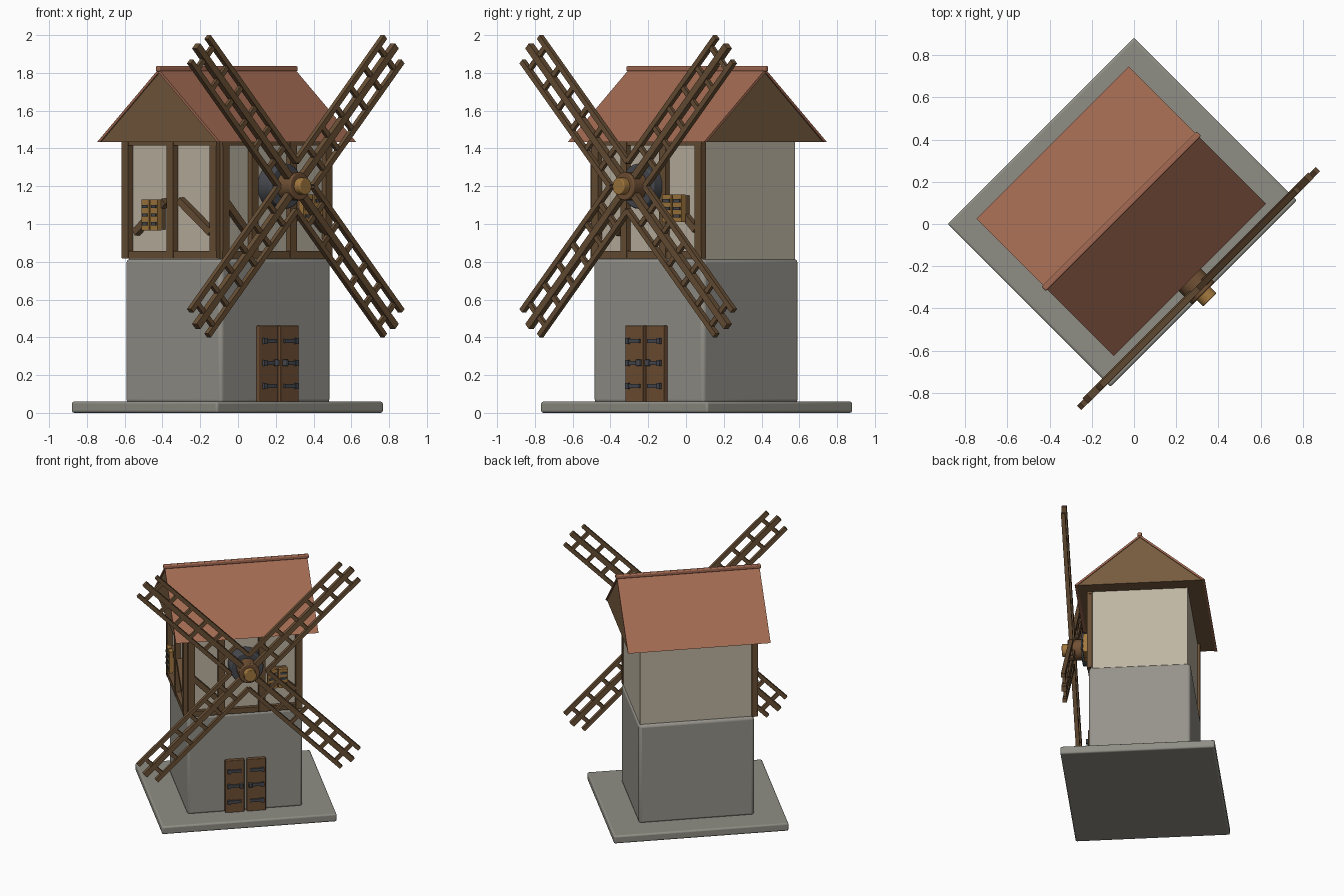
import bpy, bmesh, math
from mathutils import Matrix, Vector

if "Cube" in bpy.data.objects:
    bpy.data.objects.remove(bpy.data.objects["Cube"])


def material(name, r, g, b):
    lin = [((c / 255 + 0.055) / 1.055) ** 2.4 for c in (r, g, b)]
    m = bpy.data.materials.new(name)
    m.diffuse_color = (*lin, 1)
    m.use_nodes = True
    m.node_tree.nodes["Principled BSDF"].inputs["Base Color"].default_value = m.diffuse_color
    return m


STONE = material("wall stone", 150, 147, 139)
SLAB = material("base stone", 143, 142, 133)
PLASTER = material("plaster", 190, 181, 163)
TILE = material("roof tile", 162, 106, 82)
GABLE = material("gable wood", 118, 91, 62)
TIMBER = material("timber", 105, 79, 53)
DOOR = material("door wood", 112, 80, 52)
OCHRE = material("ochre wood", 162, 120, 62)
IRON = material("iron", 72, 74, 80)

# The mill stands turned 45 degrees; SIDE maps the same wall layout to the left wall
FRONT = Matrix.Rotation(math.radians(45), 4, 'Z')
SIDE = FRONT @ Matrix.Rotation(math.radians(-90), 4, 'Z')


def finish(name, bm, mat, matrix=FRONT, bevel=0, smooth=False):
    bmesh.ops.recalc_face_normals(bm, faces=bm.faces)
    me = bpy.data.meshes.new(name)
    bm.to_mesh(me)
    bm.free()
    me.transform(matrix)
    me.materials.append(mat)
    ob = bpy.data.objects.new(name, me)
    bpy.context.collection.objects.link(ob)
    if bevel:
        mod = ob.modifiers.new("round edges", 'BEVEL')
        mod.width, mod.segments = bevel, 3
    if smooth:
        bpy.ops.object.select_all(action='DESELECT')
        ob.select_set(True)
        bpy.context.view_layer.objects.active = ob
        bpy.ops.object.shade_smooth_by_angle(angle=math.radians(35))
    return ob


def box(name, lo, hi, mat, matrix=FRONT, bevel=0):
    lo, hi = Vector(lo), Vector(hi)
    bm = bmesh.new()
    bmesh.ops.create_cube(bm, size=1)
    bmesh.ops.scale(bm, vec=hi - lo, verts=bm.verts)
    bmesh.ops.translate(bm, vec=(lo + hi) / 2, verts=bm.verts)
    return finish(name, bm, mat, matrix, bevel, bevel > 0)


def beam(name, p, q, width, y0, y1, mat, matrix=FRONT):
    """Bar from p to q, both (across, height), on a wall facing -y."""
    d = Vector((q[0] - p[0], 0, q[1] - p[1]))
    place = (Matrix.Translation(((p[0] + q[0]) / 2, 0, (p[1] + q[1]) / 2))
             @ Matrix.Rotation(-math.atan2(d.z, d.x), 4, 'Y'))
    h = d.length / 2
    return box(name, (-h, y0, -width / 2), (h, y1, width / 2), mat, matrix @ place)


def drum(name, r, y0, y1, z, mat, sides=24, bevel=0):
    bm = bmesh.new()
    bmesh.ops.create_cone(bm, cap_ends=True, segments=sides, radius1=r, radius2=r, depth=y1 - y0)
    place = Matrix.Translation((0, (y0 + y1) / 2, z)) @ Matrix.Rotation(math.pi / 2, 4, 'X')
    return finish(name, bm, mat, FRONT @ place, bevel, True)


def prism(name, profile, x0, x1, mat):
    """Extrude a (y, z) profile along x."""
    bm = bmesh.new()
    face = bm.faces.new([bm.verts.new((x0, y, z)) for y, z in profile])
    ext = bmesh.ops.extrude_face_region(bm, geom=[face])['geom']
    bmesh.ops.translate(bm, vec=(x1 - x0, 0, 0),
                        verts=[v for v in ext if isinstance(v, bmesh.types.BMVert)])
    return finish(name, bm, mat)


# Base, stone storey, plastered storey
box("base", (-0.625, -0.467, 0), (0.625, 0.625, 0.06), SLAB, bevel=0.012)
box("stone_storey", (-0.412, -0.284, 0.05), (0.412, 0.435, 0.815), STONE, bevel=0.02)
box("plaster_storey", (-0.402, -0.268, 0.81), (0.402, 0.415, 1.44), PLASTER)

# Roof: wooden core, two tile slopes, ridge cap
RY, HALF, EAVE, PEAK = 0.085, 0.46, 1.434, 1.82
prism("gable_core", [(RY - 0.445, EAVE), (RY + 0.445, EAVE), (RY, PEAK - 0.013)], -0.502, 0.502, GABLE)
for s, side in ((-1, "front"), (1, "back")):
    prism("roof_slope_" + side, [(RY + s * HALF, EAVE), (RY, PEAK), (RY, PEAK - 0.018),
                                 (RY + s * 0.438, EAVE)], -0.51, 0.51, TILE)
box("ridge_cap", (-0.52, RY - 0.015, 1.808), (0.52, RY + 0.015, 1.836), TILE, bevel=0.007)


# Timber frames on the front and left walls
def frame(label, matrix, u0, u1, posts, braces, back, out):
    for i, u in enumerate([u0 + 0.025] + posts + [u1 - 0.025]):
        box(f"{label}_post_{i}", (u - 0.024, out, 0.82), (u + 0.024, back, 1.44), TIMBER, matrix)
    for z0, z1, part in ((0.817, 0.858, "sill"), (1.415, 1.442, "top_rail")):
        box(f"{label}_{part}", (u0, out + 0.003, z0), (u1, back, z1), TIMBER, matrix)
    for i, (p, q) in enumerate(braces):
        beam(f"{label}_brace_{i}", p, q, 0.038, out, back, TIMBER, matrix)


frame("front_frame", FRONT, -0.41, 0.41, [-0.17, 0.12],
      [((-0.37, 1.11), (-0.21, 0.95)), ((0.20, 1.11), (0.36, 0.97))], -0.26, -0.298)
frame("left_frame", SIDE, -0.432, 0.275, [-0.07],
      [((-0.345, 0.955), (-0.12, 1.12)), ((-0.01, 1.125), (0.225, 0.955))], -0.395, -0.44)


# Shuttered windows with iron straps
def window(label, matrix, u0, u1, z0, z1, back, out):
    mid = (u0 + u1) / 2
    box(label + "_frame", (u0 + 0.005, out + 0.012, z0 + 0.005), (u1 - 0.005, back, z1 - 0.005), TIMBER, matrix)
    for i, (a, b) in enumerate(((u0, mid - 0.005), (mid + 0.005, u1))):
        box(f"{label}_shutter_{i}", (a, out, z0), (b, out + 0.03, z1), OCHRE, matrix)
        for j, t in enumerate((0.22, 0.5, 0.78)):
            z = z0 + t * (z1 - z0)
            box(f"{label}_strap_{i}_{j}", (a + 0.012, out - 0.007, z - 0.008),
                (b - 0.008, out + 0.01, z + 0.008), IRON, matrix)


window("front_window", FRONT, 0.155, 0.30, 1.01, 1.155, -0.26, -0.335)
window("left_window", SIDE, -0.255, -0.135, 0.965, 1.13, -0.395, -0.468)

# Double door with straps and handles
for s, side in ((-1, "left"), (1, "right")):
    a, b = sorted((s * 0.009, s * 0.145))
    box(f"door_{side}", (a, -0.312, 0.058), (b, -0.27, 0.462), DOOR, bevel=0.004)
    for i, z in enumerate((0.143, 0.265, 0.38)):
        a, b = sorted((s * 0.03, s * 0.125))
        box(f"door_strap_{side}_{i}", (a, -0.322, z - 0.011), (b, -0.305, z + 0.011), IRON)
        a, b = sorted((s * 0.108, s * 0.13))
        box(f"door_hinge_{side}_{i}", (a, -0.328, z - 0.016), (b, -0.305, z + 0.016), IRON)
    a, b = sorted((s * 0.02, s * 0.045))
    box(f"door_handle_{side}", (a, -0.335, 0.248), (b, -0.305, 0.282), IRON, bevel=0.005)

# Rotor shaft
HUB_Z = 1.2
drum("bearing_ring", 0.12, -0.365, -0.25, HUB_Z, IRON, 24, 0.01)
drum("hub", 0.075, -0.465, -0.36, HUB_Z, DOOR, 16, 0.006)
drum("axle_nose", 0.045, -0.508, -0.45, HUB_Z, OCHRE, 16, 0.005)

# Four lattice sails
for k in range(4):
    turn = (FRONT @ Matrix.Translation((0, 0, HUB_Z))
            @ Matrix.Rotation(math.radians(45 + 90 * k), 4, 'Y'))
    beam(f"sail_{k}_spar", (0, 0), (1.05, 0), 0.038, -0.448, -0.412, TIMBER, turn)
    for s in (-1, 1):
        beam(f"sail_{k}_rail_{s}", (0.09, s * 0.092), (1.025, s * 0.092), 0.028, -0.447, -0.418, TIMBER, turn)
    for i in range(6):
        u = 0.21 + 0.15 * i
        beam(f"sail_{k}_rung_{i}", (u, -0.092), (u, 0.092), 0.026, -0.442, -0.42, TIMBER, turn)
